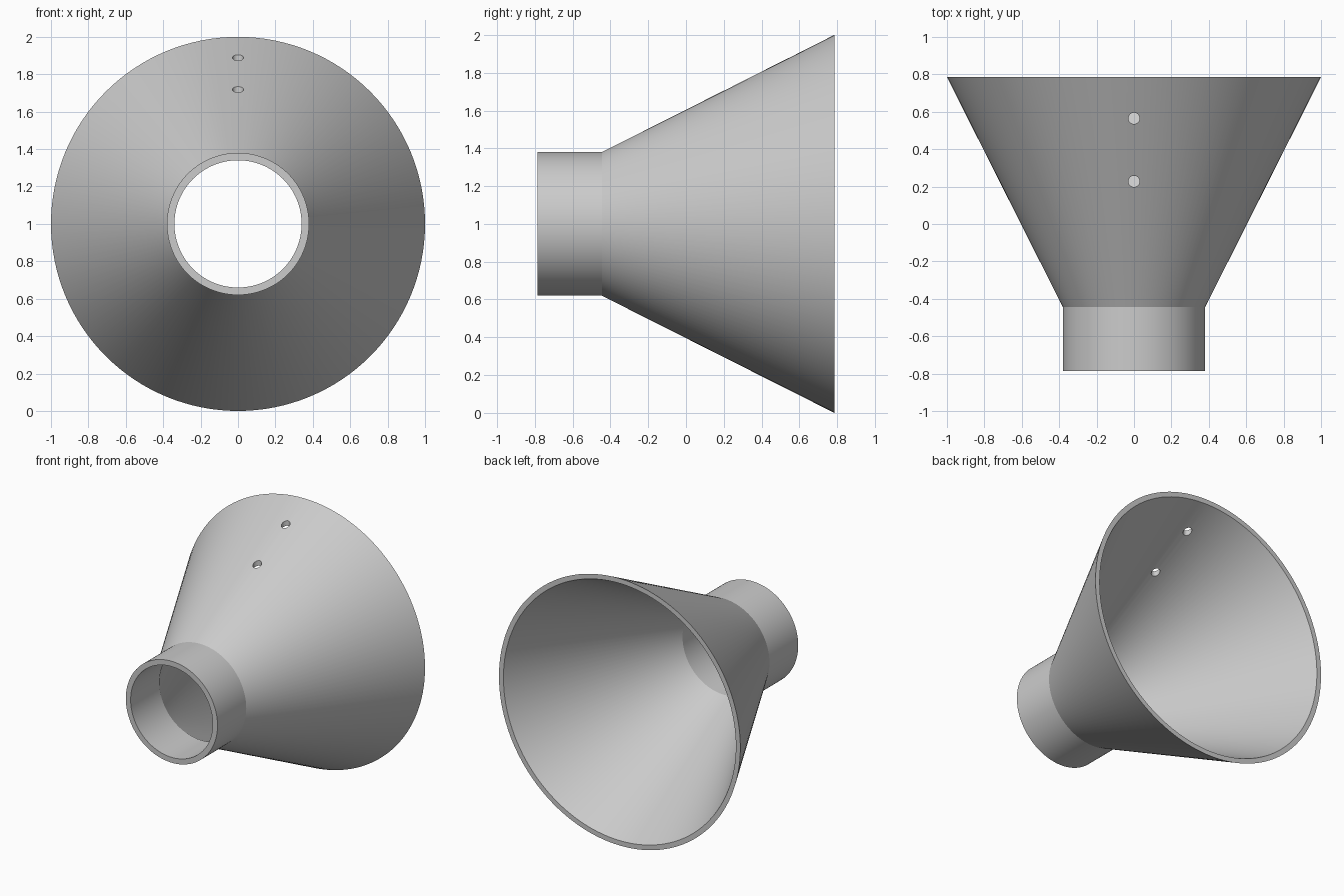
import bpy
import bmesh
import math
from mathutils import Matrix

cube = bpy.data.objects.get("Cube")
if cube:
    bpy.data.objects.remove(cube, do_unlink=True)

SEGMENTS = 128
AXIS_Z = 1.0

# One plain grey for the whole shell
grey = bpy.data.materials.new("light_grey")
grey.use_nodes = True
colour = (0.6, 0.6, 0.6, 1)
grey.diffuse_color = colour
grey.node_tree.nodes["Principled BSDF"].inputs["Base Color"].default_value = colour


def add_object(name, bm):
    mesh = bpy.data.meshes.new(name)
    bmesh.ops.recalc_face_normals(bm, faces=bm.faces)
    bm.to_mesh(mesh)
    bm.free()
    mesh.materials.append(grey)
    obj = bpy.data.objects.new(name, mesh)
    bpy.context.collection.objects.link(obj)
    return obj


def lathe(name, profile):
    """Turn a closed (radius, y) profile around the horizontal axis."""
    bm = bmesh.new()
    rings = []
    for radius, y in profile:
        ring = []
        for i in range(SEGMENTS):
            a = math.tau * i / SEGMENTS
            ring.append(bm.verts.new((radius * math.sin(a), y,
                                      AXIS_Z + radius * math.cos(a))))
        rings.append(ring)
    for k, ring in enumerate(rings):
        following = rings[(k + 1) % len(rings)]
        for i in range(SEGMENTS):
            j = (i + 1) % SEGMENTS
            bm.faces.new((ring[i], ring[j], following[j], following[i]))
    return add_object(name, bm)


# Hollow funnel: straight neck at the front, flaring to the back rim
funnel = lathe("funnel_shell", [
    (0.38, -0.785), (0.38, -0.445), (1.0, 0.785),
    (0.963, 0.785), (0.34, -0.445), (0.34, -0.785),
])

# Two vertical holes drilled through the upper wall
bm = bmesh.new()
for y, z in ((0.565, 1.88), (0.228, 1.70)):
    bmesh.ops.create_cone(bm, cap_ends=True, segments=32,
                          radius1=0.03, radius2=0.03, depth=0.4,
                          matrix=Matrix.Translation((0, y, z)))
drill = add_object("hole_cutter", bm)
drill.hide_render = True

cut = funnel.modifiers.new("holes", "BOOLEAN")
cut.operation = "DIFFERENCE"
cut.solver = "EXACT"
cut.object = drill

bpy.ops.object.select_all(action="DESELECT")
funnel.select_set(True)
bpy.context.view_layer.objects.active = funnel
bpy.ops.object.modifier_apply(modifier=cut.name)
bpy.data.objects.remove(drill, do_unlink=True)

# Smooth walls with crisp rims and hole edges
bpy.ops.object.shade_smooth_by_angle(angle=math.radians(25))
